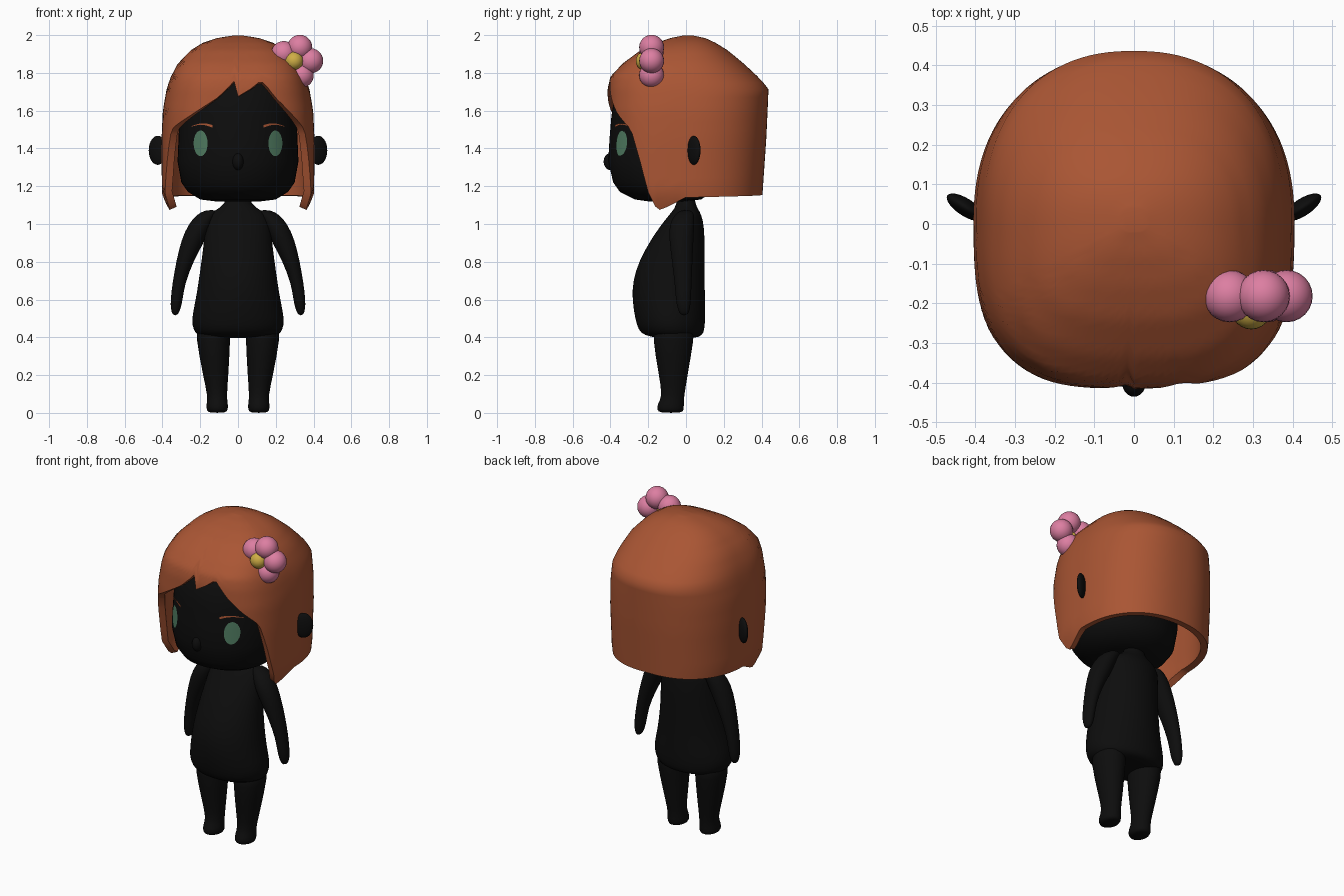
import bpy
import bmesh
from math import sin, cos, pi, radians

cube = bpy.data.objects.get("Cube")
if cube:
    bpy.data.objects.remove(cube, do_unlink=True)


def material(name, color):
    mat = bpy.data.materials.new(name)
    mat.use_nodes = True
    mat.diffuse_color = (*color, 1)
    shader = next(n for n in mat.node_tree.nodes if n.type == "BSDF_PRINCIPLED")
    shader.inputs["Base Color"].default_value = (*color, 1)
    return mat


auburn = material("auburn", (0.4, 0.092, 0.034))
black = material("black", (0.004, 0.004, 0.004))
green = material("eye_green", (0.08, 0.2, 0.12))
pink = material("petal_pink", (0.72, 0.21, 0.36))
yellow = material("pollen_yellow", (0.62, 0.42, 0.06))


def interp(table, key):
    """Linear lookup of a row in a table sorted by its first column."""
    if key <= table[0][0]:
        return table[0][1:]
    for low, high in zip(table, table[1:]):
        if key <= high[0]:
            t = (key - low[0]) / (high[0] - low[0])
            return [a + (b - a) * t for a, b in zip(low[1:], high[1:])]
    return table[-1][1:]


def finish(name, bm, mat, subdivide=0):
    mesh = bpy.data.meshes.new(name)
    bm.to_mesh(mesh)
    bm.free()
    mesh.materials.append(mat)
    mesh.shade_smooth()
    obj = bpy.data.objects.new(name, mesh)
    bpy.context.collection.objects.link(obj)
    if subdivide:
        obj.modifiers.new("Round", "SUBSURF").levels = subdivide
        obj.modifiers["Round"].render_levels = subdivide
    return obj


def loft(name, rows, mat, cols=20, power=(2, 2), hem=None, steps=0, side=1, subdivide=0):
    """Stack rounded sections; rows are (z, centre x, half width, front y, back y)."""
    bm = bmesh.new()
    top = rows[-1][0]
    grid = []
    for i in range(cols):
        angle = 2 * pi * i / cols
        foot = hem(angle) if hem else rows[0][0]
        if steps:
            heights = [foot + (top - foot) * sin(j / steps * pi / 2) for j in range(steps + 1)]
        else:
            heights = [row[0] for row in rows]
        column = []
        for z in heights:
            cx, rx, front, back = interp(rows, z)
            n = power[0] if cos(angle) > 0 else power[1]
            ry = (back - front) / 2
            r = (abs(sin(angle) / rx) ** n + abs(cos(angle) / ry) ** n) ** (-1 / n)
            column.append(bm.verts.new((side * cx + r * sin(angle), (front + back) / 2 - r * cos(angle), z)))
        grid.append(column)
    for i, column in enumerate(grid):
        after = grid[(i + 1) % cols]
        for j in range(len(column) - 1):
            bm.faces.new((column[j], after[j], after[j + 1], column[j + 1]))
    bm.faces.new([column[-1] for column in grid])
    if not hem:
        bm.faces.new([column[0] for column in reversed(grid)])
    return finish(name, bm, mat, subdivide)


def ball(name, mat, place, size, turn=0):
    bm = bmesh.new()
    bmesh.ops.create_uvsphere(bm, u_segments=24, v_segments=14, radius=1)
    obj = finish(name, bm, mat)
    obj.location, obj.scale, obj.rotation_euler = place, size, (0, 0, turn)
    return obj


# Head
head_rows = [(1.12, 0, .12, -.2, 0), (1.13, 0, .2, -.27, .08), (1.17, 0, .265, -.35, .14),
             (1.22, 0, .3, -.385, .18), (1.33, 0, .32, -.412, .2), (1.45, 0, .315, -.405, .2),
             (1.57, 0, .31, -.395, .2), (1.7, 0, .29, -.375, .17), (1.8, 0, .24, -.3, .12),
             (1.86, 0, .12, -.2, 0)]
loft("head", head_rows, black, cols=48)
ball("nose", black, (0, -.4, 1.33), (.03, .036, .045))


def face_patch(name, mat, shape, nu, nv):
    """Thin sheet lying on the face; shape maps (u, v) to (x, z)."""
    bm = bmesh.new()
    grid = []
    for i in range(nu + 1):
        line = []
        for j in range(nv + 1):
            x, z = shape(i / nu, j / nv)
            _, rx, front, back = interp(head_rows, z)
            y = (front + back) / 2 - (back - front) / 2 * (1 - (x / rx) ** 2) ** .5
            line.append(bm.verts.new((x, y - .006, z)))
        grid.append(line)
    for a, b in zip(grid, grid[1:]):
        for j in range(nv):
            bm.faces.new((a[j], b[j], b[j + 1], a[j + 1]))
    bmesh.ops.remove_doubles(bm, verts=bm.verts, dist=.0001)
    bm.normal_update()
    bmesh.ops.reverse_faces(bm, faces=[f for f in bm.faces if f.normal.y > 0])
    return finish(name, bm, mat)


# Limbs
leg_rows = [(0, .11, .045, -.14, -.02), (.015, .11, .058, -.156, -.01), (.05, .11, .057, -.152, -.01),
            (.085, .11, .05, -.125, -.01), (.2, .118, .068, -.145, .01), (.4, .132, .092, -.18, .045),
            (.48, .13, .09, -.17, .05)]
arm_rows = [(.515, .333, .012, -.03, .01), (.55, .33, .027, -.045, .022), (.6, .325, .032, -.055, .027),
            (.68, .315, .033, -.06, .03), (.8, .283, .045, -.075, .035), (.92, .235, .065, -.09, .04),
            (1, .2, .062, -.09, .045), (1.05, .17, .05, -.06, .045), (1.075, .14, .03, -.03, .03)]

for side, label in ((1, "left"), (-1, "right")):
    loft(label + "_leg", leg_rows, black, side=side, subdivide=1)
    loft(label + "_arm", arm_rows, black, side=side, subdivide=1)
    ball(label + "_ear", black, (side * .425, .042, 1.39), (.055, .022, .077), side * radians(33))
    face_patch(label + "_eye", green, lambda u, v: (side * .198 + .037 * v * cos(2 * pi * u),
                                                    1.427 + .068 * v * sin(2 * pi * u)), 28, 3)
    face_patch(label + "_eyebrow", auburn, lambda u, v: (side * (.135 + .11 * u),
               1.517 + .012 * sin(pi * u) + (v - .5) * .014 * (1 - u * .8)), 10, 1)

# Torso and neck
torso_rows = [(.395, 0, .15, -.14, .05), (.41, 0, .22, -.225, .088), (.44, 0, .238, -.252, .097),
              (.49, 0, .252, -.268, .103), (.6, 0, .225, -.287, .101), (.7, 0, .21, -.282, .1),
              (.8, 0, .195, -.252, .1), (.93, 0, .18, -.18, .1), (1.03, 0, .17, -.105, .09),
              (1.07, 0, .135, -.07, .07), (1.1, 0, .065, -.05, .05), (1.18, 0, .06, -.04, .04)]
loft("torso", torso_rows, black, cols=28, subdivide=1)

# Bobbed hair: a shell whose hem rises over the face and notches at the parting
hair_rows = [(1.07, 0, .365, -.4, .4), (1.16, 0, .403, -.41, .405), (1.45, 0, .405, -.42, .425),
             (1.6, 0, .398, -.42, .432), (1.72, 0, .377, -.414, .437), (1.78, 0, .355, -.4, .38),
             (1.85, 0, .318, -.335, .305), (1.92, 0, .25, -.24, .22), (1.96, 0, .185, -.155, .155),
             (1.985, 0, .11, -.08, .1), (1.997, 0, .03, -.02, .04)]
fringe = [(-48, 1.51), (-34, 1.57), (-14, 1.67), (-6, 1.73), (-2, 1.765), (0, 1.675), (8, 1.71),
          (17, 1.76), (26, 1.67), (38, 1.58), (50, 1.5)]
sides = [(50, 1.5), (56, 1.36), (62, 1.19), (67, 1.07), (75, 1.09), (90, 1.14), (180, 1.155)]


def hem(angle):
    degrees = (angle * 180 / pi + 180) % 360 - 180
    return interp(fringe if -49 < degrees < 50 else sides, degrees if degrees > -49 and degrees < 50 else abs(degrees))[0]


hair = loft("hair", hair_rows, auburn, cols=120, power=(3, 2.3), hem=hem, steps=26)
shell = hair.modifiers.new("Thickness", "SOLIDIFY")
shell.thickness, shell.offset = .04, -1
hair.modifiers.new("Crisp rim", "EDGE_SPLIT").split_angle = radians(50)

# Hair flower
for k in range(5):
    a = radians(75 + 72 * k)
    ball("petal_%d" % (k + 1), pink, (.307 + .078 * cos(a), -.182, 1.86 + .078 * sin(a)), (.066,) * 3)
ball("flower_centre", yellow, (.296, -.216, 1.863), (.05,) * 3)
